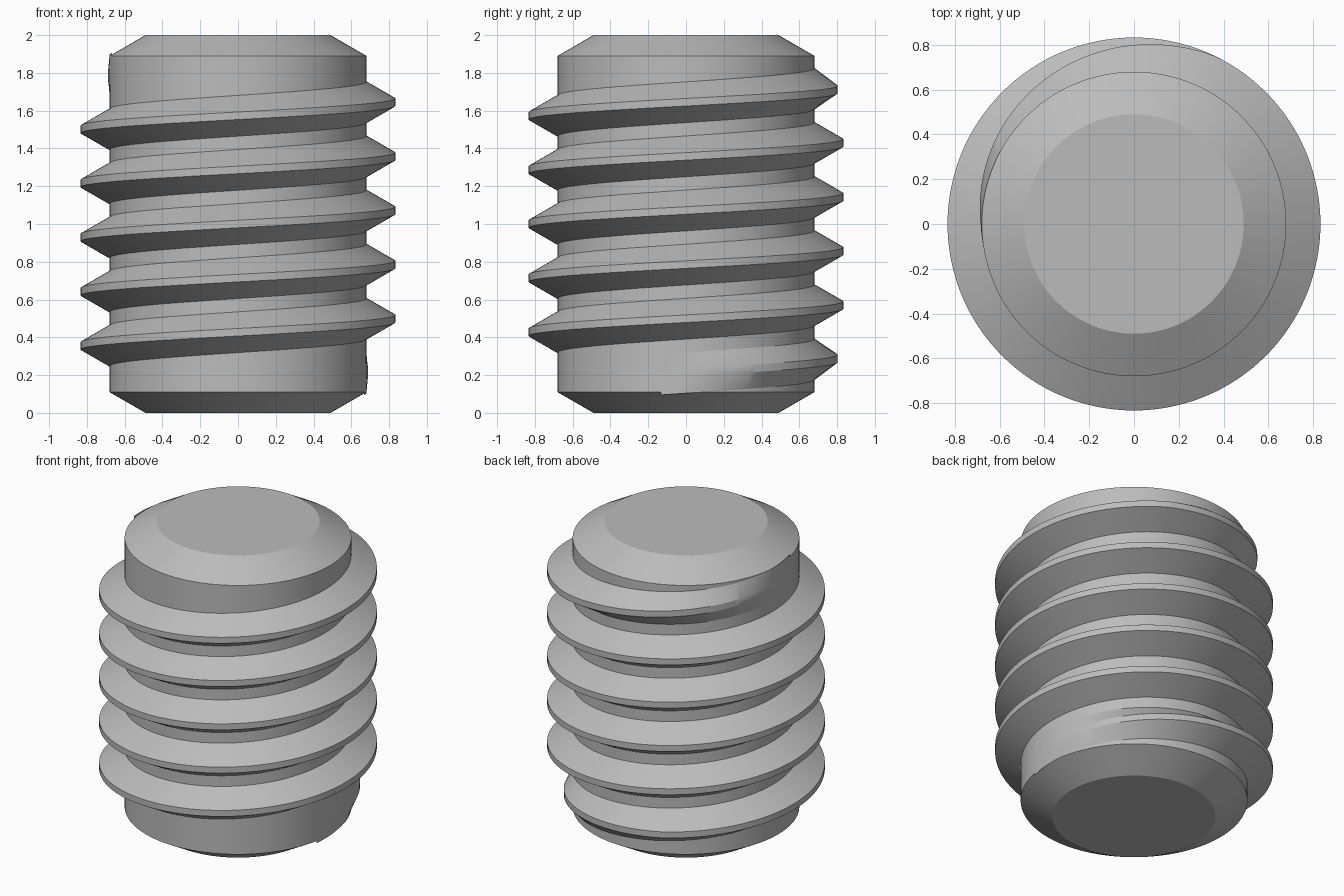
import bpy, bmesh
from math import cos, sin, tau, radians

if "Cube" in bpy.data.objects:
    bpy.data.objects.remove(bpy.data.objects["Cube"])

SEGS = 128            # steps per turn
R_ROOT, R_CREST = 0.68, 0.833
PITCH, TURNS = 0.2865, 5.5
FADE = 116 / 360      # run-out length in turns

steel = bpy.data.materials.new("grey_steel")
steel.use_nodes = True
GREY = (0.5, 0.5, 0.5, 1)
steel.diffuse_color = GREY
steel.node_tree.nodes["Principled BSDF"].inputs["Base Color"].default_value = GREY


def finish(bm, name):
    bmesh.ops.recalc_face_normals(bm, faces=bm.faces)
    mesh = bpy.data.meshes.new(name)
    bm.to_mesh(mesh)
    bm.free()
    mesh.materials.append(steel)
    mesh.shade_smooth()
    mesh.set_sharp_from_angle(angle=radians(25))
    obj = bpy.data.objects.new(name, mesh)
    bpy.context.collection.objects.link(obj)
    return obj


def loft(bm, rings, closed):
    """Join consecutive rings of vertices with quads and cap both ends."""
    for a, b in zip(rings, rings[1:]):
        n = len(a)
        for i in range(n if closed else n - 1):
            j = (i + 1) % n
            bm.faces.new((a[i], a[j], b[j], b[i]))
    bm.faces.new(rings[0])
    bm.faces.new(rings[-1])


# Core cylinder with chamfered ends
bm = bmesh.new()
rings = []
for r, z in ((0.49, 0), (R_ROOT, 0.11), (R_ROOT, 1.89), (0.49, 2)):
    rings.append([bm.verts.new((r * cos(tau * i / SEGS), r * sin(tau * i / SEGS), z))
                  for i in range(SEGS)])
loft(bm, rings, True)
finish(bm, "core")

# Right-handed helical thread whose crest runs out at both ends
bm = bmesh.new()
rings = []
extra = 4             # steps past each end, where the crest sinks into the core
for k in range(-extra, int(TURNS * SEGS) + extra + 1):
    t = k / SEGS
    from_end = min(t, TURNS - t)
    if from_end < 0:
        crest = 0.685 + from_end * SEGS / extra * 0.007
    else:
        crest = 0.685 + (R_CREST - 0.685) * min(1, from_end / FADE)
    zc = 1 + PITCH * (t - TURNS / 2)
    profile = ((R_ROOT, -0.108), (crest, -0.02), (crest, 0.02), (R_ROOT, 0.108))
    rings.append([bm.verts.new((r * cos(tau * t), r * sin(tau * t), zc + dz))
                  for r, dz in profile])
loft(bm, rings, False)
finish(bm, "thread")
